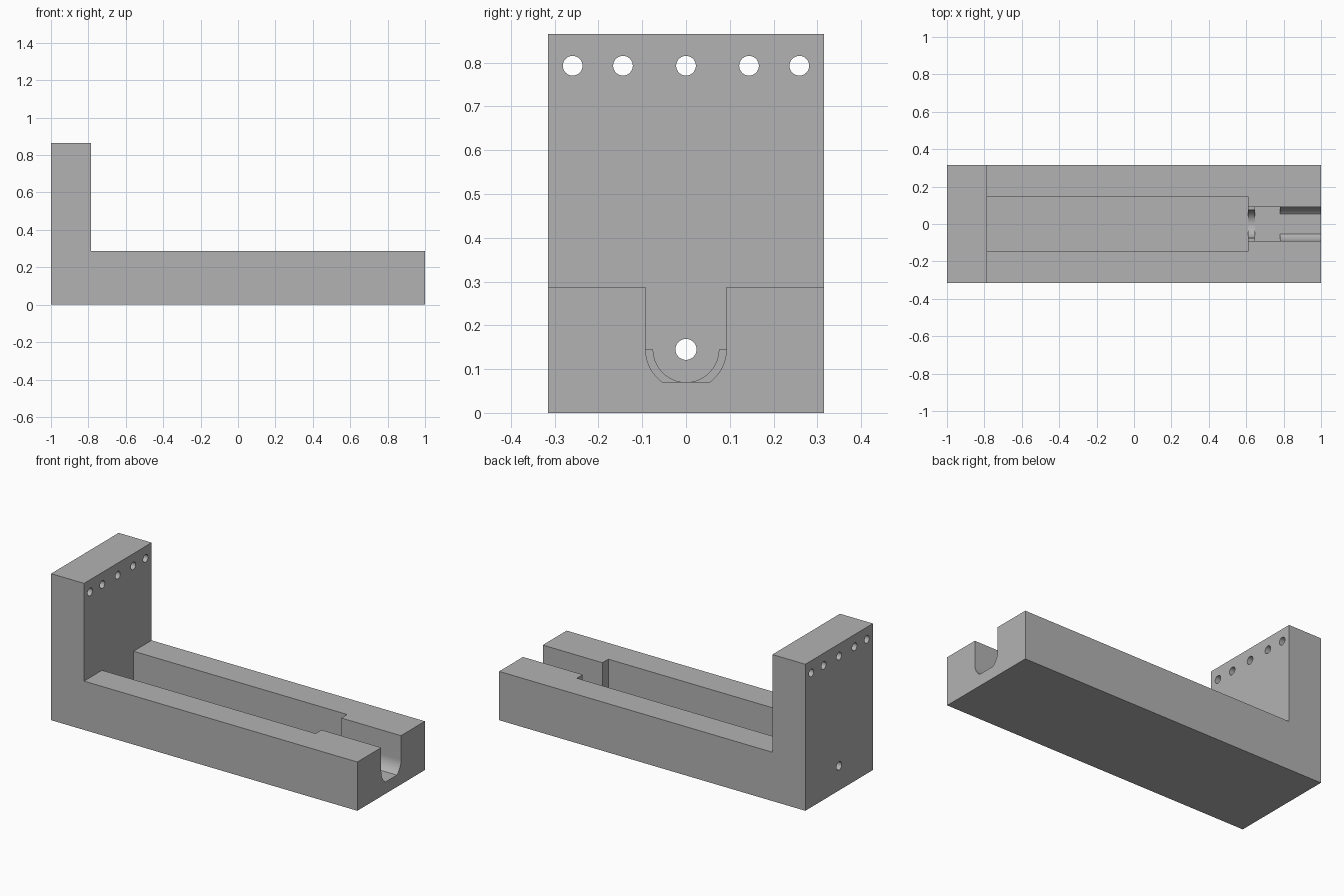
import bpy
import bmesh
from math import radians, sin, cos, pi
from mathutils import Vector

default = bpy.data.objects.get("Cube")
if default:
    bpy.data.objects.remove(default, do_unlink=True)

grey = bpy.data.materials.new("plain grey")
grey.use_nodes = True
colour = (0.45, 0.45, 0.45, 1)
grey.diffuse_color = colour
grey.node_tree.nodes["Principled BSDF"].inputs["Base Color"].default_value = colour

# Main dimensions
HALF_Y = 0.315
WALL_X = -0.785
BASE_Z = 0.288
TOP_Z = 0.865
FLOOR = 0.07
AXIS_Z = 0.145
SLOT_R = 0.092


def prism(name, points, offset):
    """Extrude a closed loop of 3D points along an offset."""
    bm = bmesh.new()
    face = bm.faces.new([bm.verts.new(p) for p in points])
    out = bmesh.ops.extrude_face_region(bm, geom=[face])
    moved = [v for v in out["geom"] if isinstance(v, bmesh.types.BMVert)]
    bmesh.ops.translate(bm, verts=moved, vec=Vector(offset))
    bmesh.ops.recalc_face_normals(bm, faces=bm.faces)
    mesh = bpy.data.meshes.new(name)
    bm.to_mesh(mesh)
    bm.free()
    mesh.materials.append(grey)
    obj = bpy.data.objects.new(name, mesh)
    bpy.context.collection.objects.link(obj)
    return obj


def along_x(name, section, x0, x1):
    return prism(name, [(x0, y, z) for y, z in section], (x1 - x0, 0, 0))


def rect(half, low, high):
    return [(-half, high), (-half, low), (half, low), (half, high)]


def arc(radius, start, end, steps, y=0, z=AXIS_Z):
    return [(y + radius * cos(start + (end - start) * i / steps),
             z + radius * sin(start + (end - start) * i / steps))
            for i in range(steps + 1)]


def cut(body, cutter):
    cutter.hide_render = True
    mod = body.modifiers.new("cut", 'BOOLEAN')
    mod.operation = 'DIFFERENCE'
    mod.solver = 'EXACT'
    mod.object = cutter
    bpy.context.view_layer.objects.active = body
    bpy.ops.object.modifier_apply(modifier=mod.name)
    bpy.data.objects.remove(cutter, do_unlink=True)


# L-shaped body
outline = [(-1, 0), (1, 0), (1, BASE_Z), (WALL_X, BASE_Z), (WALL_X, TOP_Z), (-1, TOP_Z)]
body = prism("bracket_body", [(x, -HALF_Y, z) for x, z in outline], (0, 2 * HALF_Y, 0))

# Wide pocket from the upright to the narrow slot
cut(body, along_x("pocket", rect(0.147, FLOOR, 0.4), WALL_X, 0.61))

# Square middle part of the slot
cut(body, along_x("slot_middle", rect(SLOT_R, FLOOR, 0.4), 0.648, 0.78))

# Open end of the slot, rounded below with a flat floor
low_arc = [(y, max(z, FLOOR)) for y, z in arc(SLOT_R, pi, 2 * pi, 48)]
flat = (SLOT_R ** 2 - (AXIS_Z - FLOOR) ** 2) ** 0.5
left = [p for p in low_arc if p[1] > FLOOR and p[0] < 0] + [(-flat, FLOOR)]
right = [(-y, z) for y, z in reversed(left)]
cut(body, along_x("slot_end", [(-SLOT_R, 0.4)] + left + right + [(SLOT_R, 0.4)], 0.72, 1.1))

# Inner neck: a smaller half round with a ledge on each side
neck = [(-SLOT_R, 0.4), (-SLOT_R, AXIS_Z)] + arc(AXIS_Z - FLOOR, pi, 2 * pi, 40)
cut(body, along_x("slot_neck", neck + [(SLOT_R, AXIS_Z), (SLOT_R, 0.4)], 0.58, 0.68))

# Row of holes near the top and one hole on the slot axis
holes = [(y, 0.793, 0.0225) for y in (-0.259, -0.144, 0, 0.144, 0.259)] + [(0, AXIS_Z, 0.024)]
for y, z, r in holes:
    cut(body, along_x("hole", arc(r, 0, 2 * pi, 32, y, z)[:-1], -1.1, -0.7))

# Smooth the round walls, keep the edges sharp
bpy.ops.object.select_all(action='DESELECT')
body.select_set(True)
bpy.context.view_layer.objects.active = body
bpy.ops.object.shade_smooth_by_angle(angle=radians(25))
